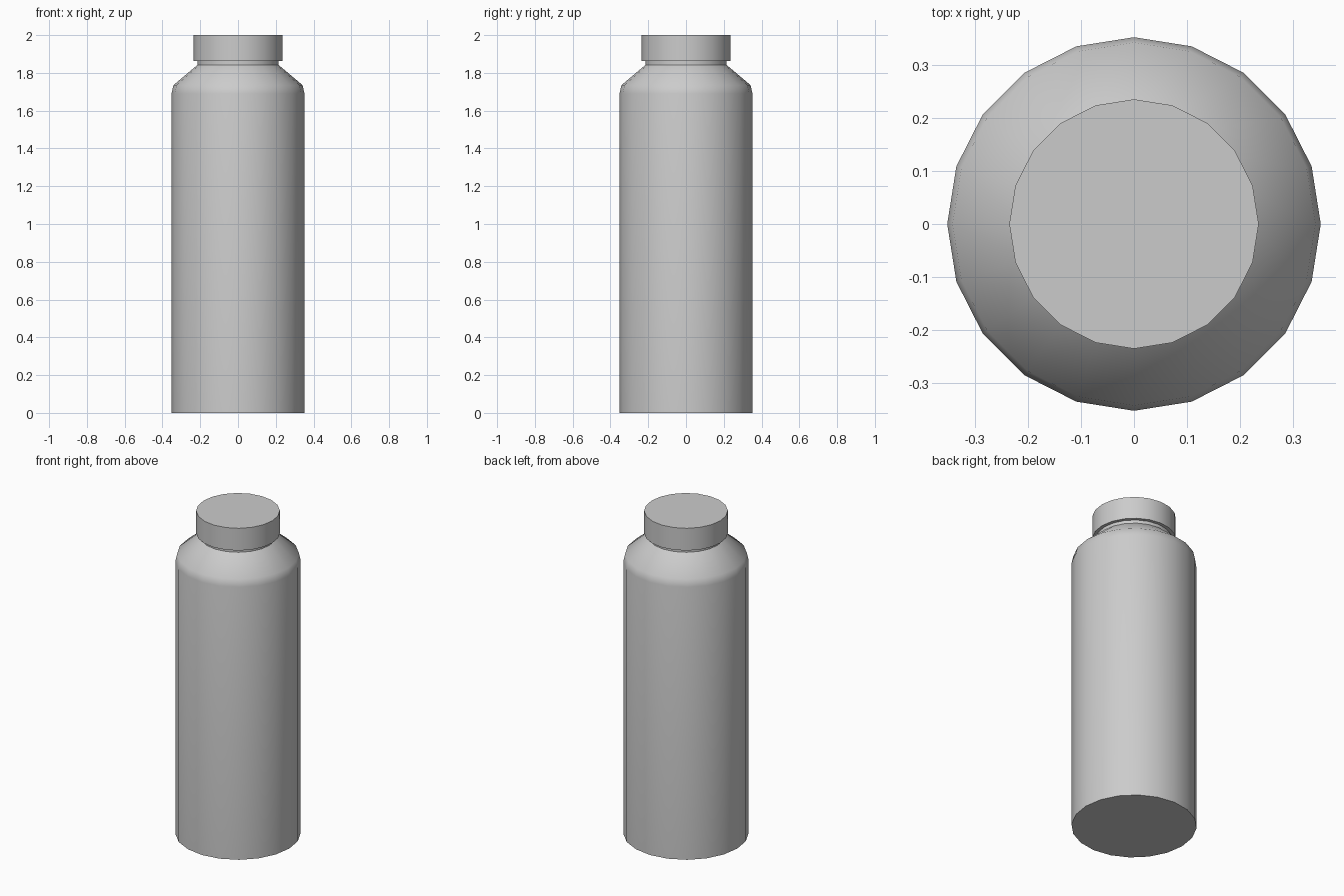
import bpy, bmesh, math

if "Cube" in bpy.data.objects:
    bpy.data.objects.remove(bpy.data.objects["Cube"])

SIDES = 20


def lathe(name, profile):
    """Revolve (radius, z) points around z and close both ends."""
    bm = bmesh.new()
    rings = []
    for r, z in profile:
        rings.append([bm.verts.new((r * math.cos(2 * math.pi * i / SIDES),
                                    r * math.sin(2 * math.pi * i / SIDES), z))
                      for i in range(SIDES)])
    for a, b in zip(rings, rings[1:]):
        for i in range(SIDES):
            j = (i + 1) % SIDES
            bm.faces.new((a[i], a[j], b[j], b[i]))
    bm.faces.new(rings[0][::-1])
    bm.faces.new(rings[-1])
    mesh = bpy.data.meshes.new(name)
    bm.to_mesh(mesh)
    bm.free()
    obj = bpy.data.objects.new(name, mesh)
    bpy.context.collection.objects.link(obj)
    bpy.ops.object.select_all(action='DESELECT')
    obj.select_set(True)
    bpy.context.view_layer.objects.active = obj
    bpy.ops.object.shade_smooth_by_angle(angle=math.radians(40))
    return obj


# Bottle body with sloped shoulder and short neck
lathe("bottle_body", [(0.352, 0), (0.352, 1.69), (0.342, 1.735),
                      (0.215, 1.842), (0.215, 1.865)])

# Screw cap
lathe("cap", [(0.235, 1.862), (0.235, 2.0)])
